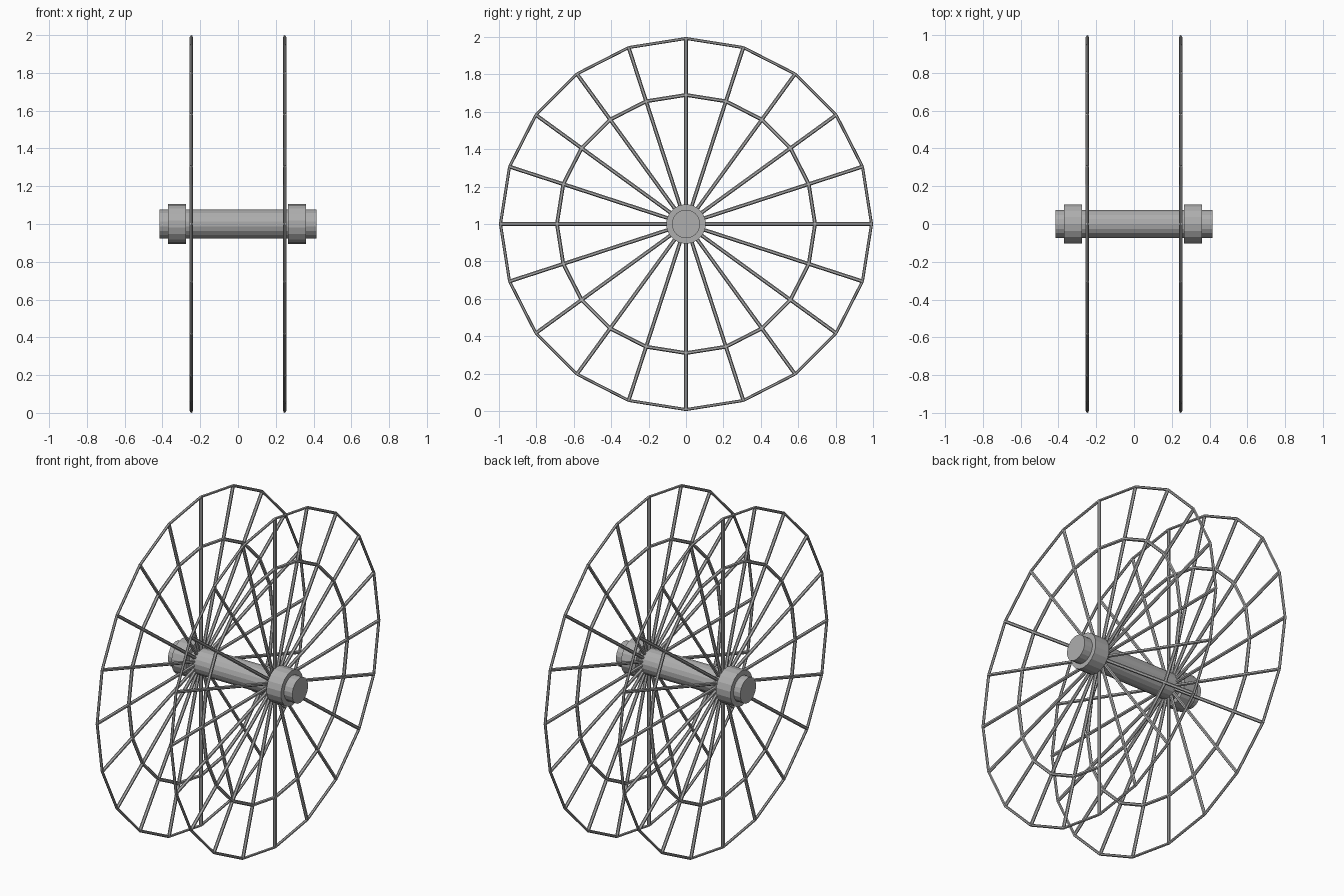
import bpy
import math
from mathutils import Vector

cube = bpy.data.objects.get("Cube")
if cube:
    bpy.data.objects.remove(cube, do_unlink=True)

steel = bpy.data.materials.new("grey_steel")
steel.use_nodes = True
GREY = (0.42, 0.42, 0.42, 1)
steel.diffuse_color = GREY
steel.node_tree.nodes["Principled BSDF"].inputs["Base Color"].default_value = GREY

HUB = Vector((0, 0, 1))
SPOKES = 20


def rod(name, start, end, radius, sides):
    """Closed cylinder running between two points."""
    axis = end - start
    bpy.ops.mesh.primitive_cylinder_add(
        vertices=sides, radius=radius, depth=axis.length, location=(start + end) / 2)
    obj = bpy.context.object
    obj.rotation_euler = axis.to_track_quat("Z", "Y").to_euler()
    obj.name = name
    obj.data.materials.append(steel)
    return obj


def join(parts, name):
    bpy.ops.object.select_all(action="DESELECT")
    for part in parts:
        part.select_set(True)
    bpy.context.view_layer.objects.active = parts[0]
    bpy.ops.object.join()
    parts[0].name = name


def on_wheel(x, radius, step):
    angle = math.tau * step / SPOKES
    return HUB + Vector((x, radius * math.sin(angle), radius * math.cos(angle)))


def wheel(side, x):
    # Straight spokes from the axle to the rim
    join([rod("spoke", on_wheel(x, 0.05, i), on_wheel(x, 0.99, i), 0.01, 6)
          for i in range(SPOKES)], side + "_spokes")
    # Polygonal rings whose corners sit on the spokes
    for ring, radius, thickness in (("rim", 0.992, 0.008), ("inner_ring", 0.69, 0.01)):
        join([rod(ring, on_wheel(x, radius, i), on_wheel(x, radius, i + 1), thickness, 6)
              for i in range(SPOKES)], side + "_" + ring)


def axle_part(name, x, length, radius):
    half = Vector((length / 2, 0, 0))
    center = HUB + Vector((x, 0, 0))
    return rod(name, center - half, center + half, radius, 18)


# Axle with a collar outside each wheel
axle_part("axle", 0, 0.83, 0.076)
axle_part("right_collar", -0.323, 0.096, 0.106)
axle_part("left_collar", 0.313, 0.096, 0.106)

wheel("right", -0.247)
wheel("left", 0.247)
